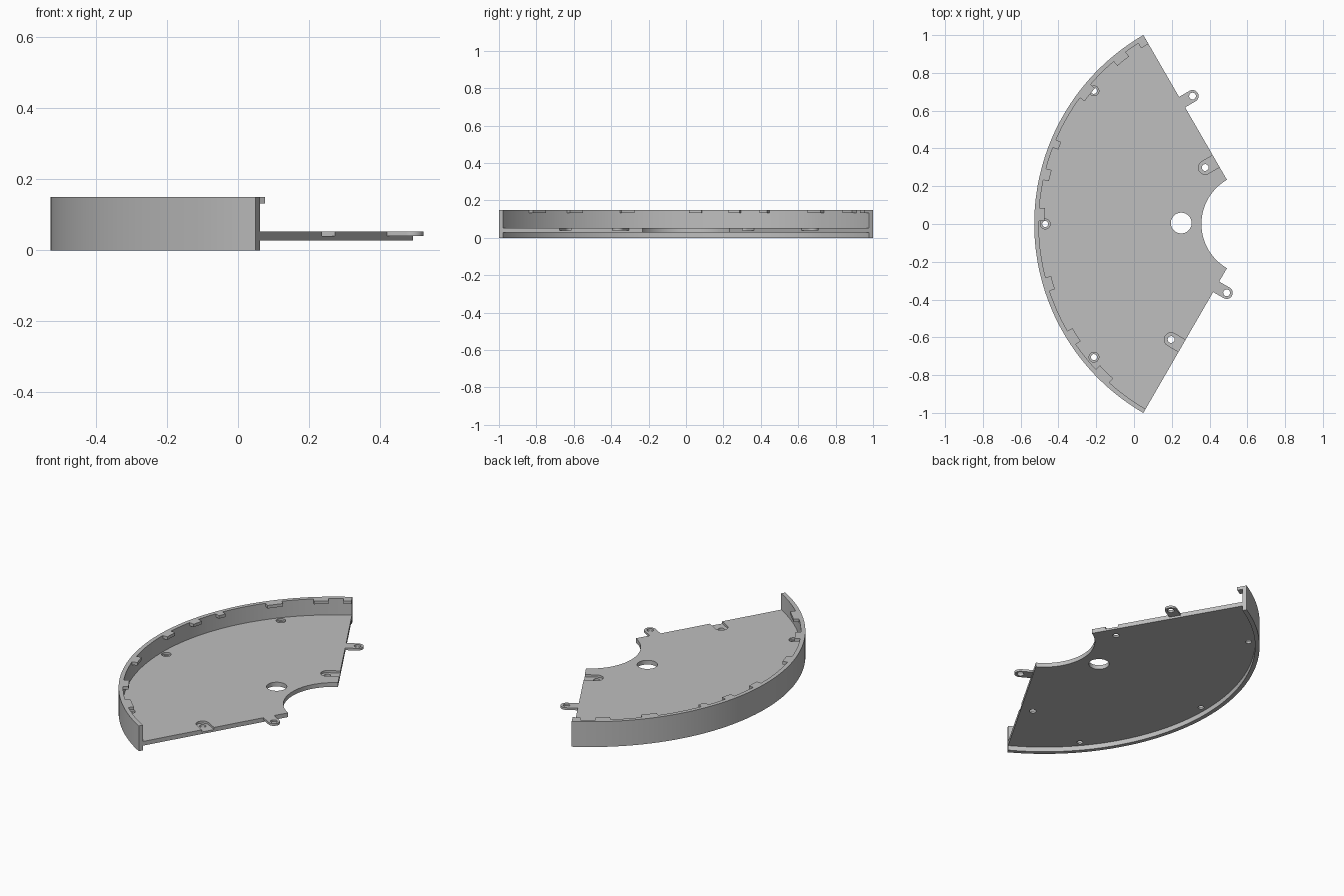
import bpy, bmesh
from math import sin, cos, asin, pi, radians
from mathutils import Vector

cube = bpy.data.objects.get("Cube")
if cube:
    bpy.data.objects.remove(cube, do_unlink=True)

grey = bpy.data.materials.new("plain grey")
grey.use_nodes = True
grey.diffuse_color = (0.52, 0.52, 0.52, 1)
grey.node_tree.nodes["Principled BSDF"].inputs["Base Color"].default_value = (0.52, 0.52, 0.52, 1)

APEX = Vector((0.627, 0))
OUTER, WALL, INNER = 1.155, 1.131, 0.27
FLOOR, STEP, TOP, RIM = 0.028, 0.04, 0.053, 0.15


def arc(centre, radius, start, end, n):
    return [centre + radius * Vector((cos(a), sin(a)))
            for a in (start + (end - start) * i / n for i in range(n + 1))]


def circle(centre, radius, n=32):
    return arc(centre, radius, 0, 2 * pi, n)[:-1]


def sector(r0, r1, start, end, n):
    return arc(APEX, r1, start, end, n) + arc(APEX, r0, end, start, n)


def prism(name, outline, z0, z1):
    bm = bmesh.new()
    face = bm.faces.new([bm.verts.new((p.x, p.y, z0)) for p in outline])
    grown = bmesh.ops.extrude_face_region(bm, geom=[face])
    for v in grown["geom"]:
        if isinstance(v, bmesh.types.BMVert):
            v.co.z = z1
    bmesh.ops.recalc_face_normals(bm, faces=bm.faces)
    mesh = bpy.data.meshes.new(name)
    bm.to_mesh(mesh)
    bm.free()
    mesh.materials.append(grey)
    obj = bpy.data.objects.new(name, mesh)
    bpy.context.collection.objects.link(obj)
    return obj


def cut(obj, outline, z0, z1):
    cutter = prism("cutter", outline, z0, z1)
    cutter.hide_render = True
    bpy.context.view_layer.objects.active = obj
    mod = obj.modifiers.new("cut", "BOOLEAN")
    mod.operation, mod.solver, mod.object = "DIFFERENCE", "EXACT", cutter
    bpy.ops.object.modifier_apply(modifier=mod.name)
    bpy.data.objects.remove(cutter, do_unlink=True)


def on_edge(side, along, out):
    """Point beside a straight edge, and the direction leading out of the plate."""
    normal = Vector((cos(pi / 6), side * sin(pi / 6)))
    ray = Vector((-sin(pi / 6), side * cos(pi / 6)))
    return APEX + along * ray + out * normal, normal


def slot(centre, direction, radius, length):
    """Round-ended outline whose straight sides run along direction."""
    a = Vector((1, 0)).angle_signed(direction) * -1
    return arc(centre, radius, a + pi / 2, a + 3 * pi / 2, 20) + \
        [p + direction * length for p in arc(centre, radius, a - pi / 2, a + pi / 2, 1)]


START, END = radians(120), radians(240)
parts = []

# Curved outer wall and floor plate
wall = prism("outer_wall", sector(WALL, OUTER, START, END, 72), 0, RIM)
plate = prism("floor_plate", sector(INNER, WALL + 0.004, START, END, 72), FLOOR, TOP)
parts += [wall, plate]

# Large round opening and stepped screw holes
cut(plate, circle(Vector((0.25, 0.005)), 0.055, 48), 0, RIM)
for x, y in ((-0.212, 0.705), (-0.47, 0), (-0.212, -0.705)):
    cut(plate, circle(Vector((x, y)), 0.016), 0, RIM)
    cut(plate, circle(Vector((x, y)), 0.026), STEP, RIM)

# Recessed pockets that open through the straight edges
for side, along in ((1, 0.384), (-1, 0.745)):
    centre, normal = on_edge(side, along, -0.067)
    cut(plate, slot(centre, normal, 0.036, 0.12), STEP, RIM)
    cut(plate, circle(centre, 0.018), 0, RIM)

# Matching screw tabs that stick out of the straight edges
for name, side, along in (("back_tab", 1, 0.745), ("front_tab", -1, 0.384)):
    centre, normal = on_edge(side, along, 0.064)
    tab = prism(name, slot(centre, -normal, 0.032, 0.066), STEP, TOP)
    cut(tab, circle(centre, 0.018), 0, RIM)
    parts.append(tab)

# Small catches along the inside of the rim, given by their y extent
catches = ((-0.83, -0.76), (-0.63, -0.56), (-0.35, -0.28), (0.015, 0.085),
           (0.23, 0.29), (0.4, 0.44), (0.66, 0.73), (0.85, 0.9), (0.945, 0.968))
for i, (y0, y1) in enumerate(catches):
    a0, a1 = (pi - asin(y / 1.118) for y in (y1, y0))
    parts.append(prism(f"rim_catch_{i + 1}", sector(WALL - 0.03, WALL + 0.004, a0, a1, 4), 0.132, RIM))

# Smooth the curved sides, keep the edges sharp
bpy.ops.object.select_all(action="DESELECT")
for obj in parts:
    obj.select_set(True)
bpy.context.view_layer.objects.active = plate
bpy.ops.object.shade_smooth_by_angle(angle=radians(30))
